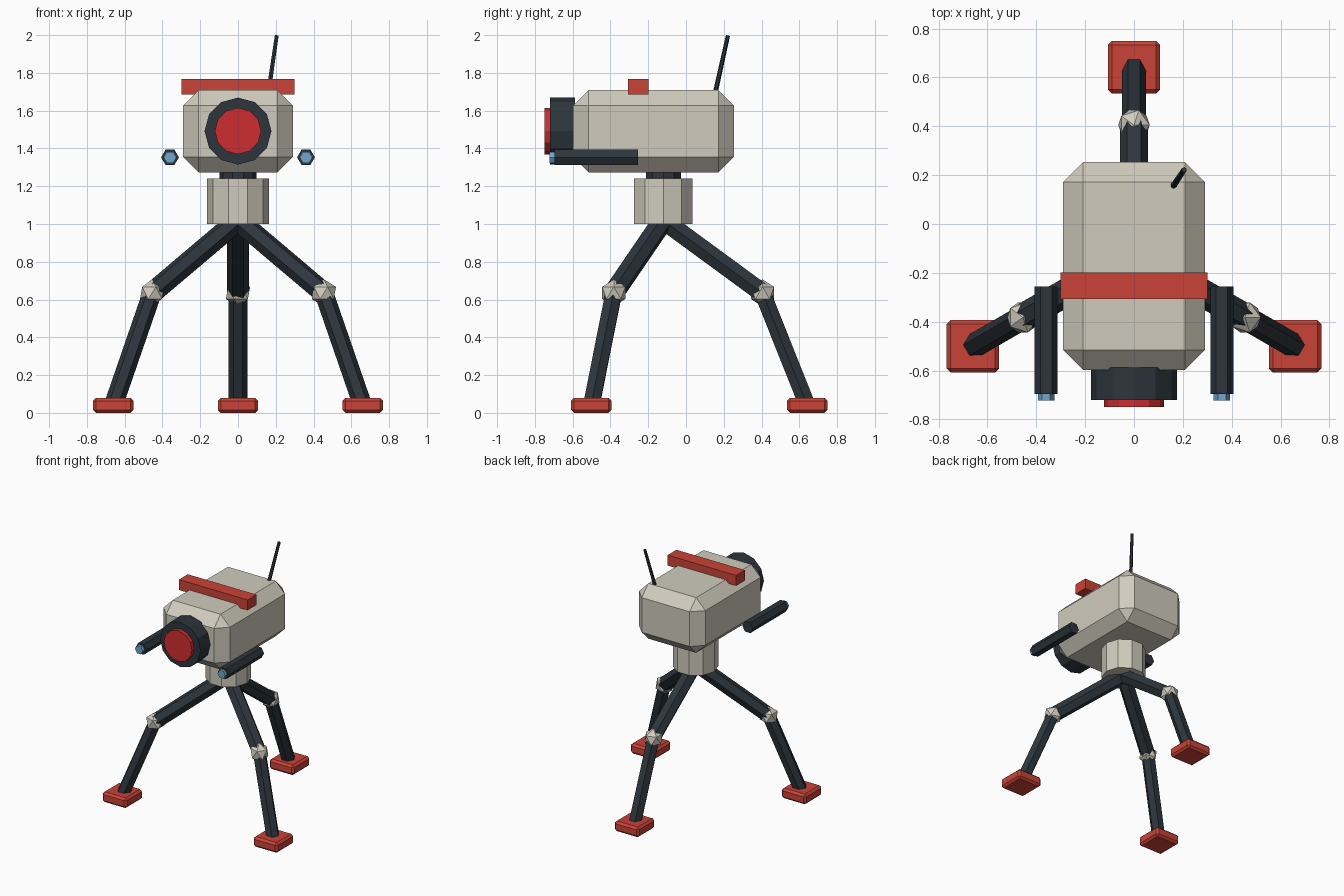
import bpy
import bmesh
import math
from mathutils import Matrix, Vector

cube = bpy.data.objects.get("Cube")
if cube:
    bpy.data.objects.remove(cube, do_unlink=True)


def make_material(name, color):
    mat = bpy.data.materials.new(name)
    mat.use_nodes = True
    mat.diffuse_color = (*color, 1)
    mat.node_tree.nodes["Principled BSDF"].inputs["Base Color"].default_value = (*color, 1)
    return mat


cream = make_material("cream", (0.63, 0.60, 0.51))
dark = make_material("dark slate", (0.026, 0.036, 0.046))
red = make_material("brick red", (0.59, 0.056, 0.038))
lens_red = make_material("lens red", (0.62, 0.026, 0.03))
blue = make_material("light blue", (0.16, 0.39, 0.62))


def finish(name, bm, mat):
    bmesh.ops.recalc_face_normals(bm, faces=bm.faces)
    mesh = bpy.data.meshes.new(name)
    bm.to_mesh(mesh)
    bm.free()
    mesh.materials.append(mat)
    obj = bpy.data.objects.new(name, mesh)
    bpy.context.collection.objects.link(obj)
    return obj


def box(name, center, size, mat, chamfer=0):
    bm = bmesh.new()
    bmesh.ops.create_cube(bm, size=1, matrix=Matrix.Translation(center) @ Matrix.Diagonal((*size, 1)))
    if chamfer:
        bmesh.ops.bevel(bm, geom=bm.edges[:], offset=chamfer, segments=1, affect='EDGES')
    return finish(name, bm, mat)


def rod(name, start, end, radius, sides, mat, end_radius=None):
    """Prism between two points, with one corner pointing sideways."""
    start, end = Vector(start), Vector(end)
    axis = (end - start).normalized()
    side = axis.cross(Vector((0, 0, 1)))
    side = side.normalized() if side.length > 0.001 else Vector((1, 0, 0))
    basis = Matrix((side.cross(axis), side, axis)).transposed().to_4x4()
    bm = bmesh.new()
    bmesh.ops.create_cone(
        bm, cap_ends=True, segments=sides, radius1=radius,
        radius2=radius if end_radius is None else end_radius,
        depth=(end - start).length,
        matrix=Matrix.Translation((start + end) / 2) @ basis)
    return finish(name, bm, mat)


def ball(name, center, radius, mat):
    bm = bmesh.new()
    bmesh.ops.create_icosphere(bm, subdivisions=1, radius=radius, matrix=Matrix.Translation(center))
    return finish(name, bm, mat)


# Hub and neck
HUB_Y = -0.12
rod("hub", (0, HUB_Y, 1.0), (0, HUB_Y, 1.24), 0.163, 10, cream)
rod("neck", (0, HUB_Y, 1.22), (0, HUB_Y, 1.32), 0.097, 10, dark)

# Chamfered head with top bar
box("head", (0, -0.172, 1.491), (0.58, 0.85, 0.436), cream, 0.081)
box("top_bar", (0, -0.253, 1.726), (0.6, 0.11, 0.082), red)

# Front eye
rod("lens_barrel", (0, -0.588, 1.492), (0, -0.72, 1.492), 0.177, 12, dark)
rod("lens", (0, -0.70, 1.492), (0, -0.75, 1.492), 0.123, 12, lens_red)

# Side tubes
for label, s in (("left", 1), ("right", -1)):
    x = 0.36 * s
    rod(label + "_tube", (x, -0.255, 1.353), (x, -0.697, 1.353), 0.047, 6, dark)
    rod(label + "_tube_tip", (x, -0.68, 1.353), (x, -0.722, 1.353), 0.034, 6, blue)

# Antenna
rod("antenna", (0.16, 0.154, 1.69), (0.205, 0.222, 1.997), 0.013, 6, dark, 0.011)

# Three legs spread evenly around the hub
for label, angle in (("back", 90), ("right", 210), ("left", 330)):
    a = math.radians(angle)

    def at(reach, z):
        return Vector((reach * math.cos(a), HUB_Y + reach * math.sin(a), z))

    hip, knee, ankle = at(0, 1.02), at(0.525, 0.635), at(0.762, 0.04)
    rod(label + "_upper_leg", hip, knee, 0.057, 6, dark)
    rod(label + "_lower_leg", knee, ankle, 0.05, 6, dark)
    ball(label + "_knee", knee, 0.072, cream)
    box(label + "_foot", ankle, (0.214, 0.214, 0.08), red, 0.016)
